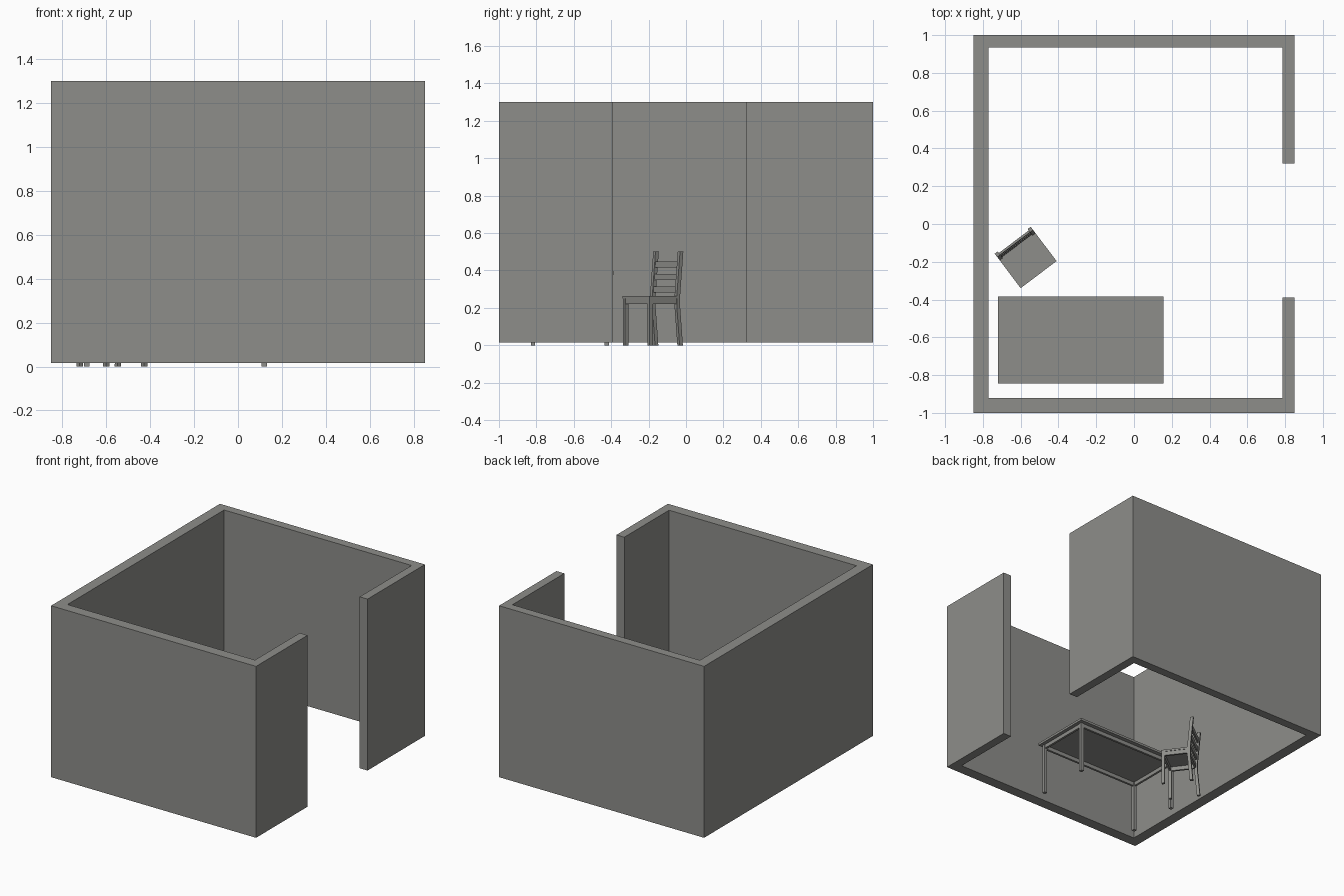
import bpy, bmesh, math
from mathutils import Matrix

if "Cube" in bpy.data.objects:
    bpy.data.objects.remove(bpy.data.objects["Cube"])

grey = bpy.data.materials.new("warm grey")
grey.diffuse_color = (0.27, 0.27, 0.255, 1)
grey.use_nodes = True
grey.node_tree.nodes["Principled BSDF"].inputs["Base Color"].default_value = grey.diffuse_color

# chair frame: origin on the floor at the middle of the seat front, +y towards the back
CHAIR = Matrix.Translation((-0.505, -0.268, 0)) @ Matrix.Rotation(math.radians(37), 4, 'Z')


def finish(name, bm, matrix=None):
    bmesh.ops.recalc_face_normals(bm, faces=bm.faces)
    me = bpy.data.meshes.new(name)
    bm.to_mesh(me)
    bm.free()
    me.materials.append(grey)
    ob = bpy.data.objects.new(name, me)
    bpy.context.collection.objects.link(ob)
    if matrix:
        ob.matrix_world = matrix
    return ob


def box(name, x0, x1, y0, y1, z0, z1, matrix=None):
    bm = bmesh.new()
    bmesh.ops.create_cube(bm, size=1)
    bmesh.ops.scale(bm, vec=(x1 - x0, y1 - y0, z1 - z0), verts=bm.verts)
    bmesh.ops.translate(bm, vec=((x0 + x1) / 2, (y0 + y1) / 2, (z0 + z1) / 2), verts=bm.verts)
    return finish(name, bm, matrix)


def extrude(name, pts, vec, matrix=None):
    bm = bmesh.new()
    face = bm.faces.new([bm.verts.new(p) for p in pts])
    new = bmesh.ops.extrude_face_region(bm, geom=[face], use_keep_orig=True)["geom"]
    bmesh.ops.translate(bm, vec=vec, verts=[v for v in new if isinstance(v, bmesh.types.BMVert)])
    return finish(name, bm, matrix)


# room walls: one C-shaped plan, open in the right side, no floor or ceiling
plan = [(0.85, -0.39), (0.85, -1), (-0.85, -1), (-0.85, 1), (0.85, 1), (0.85, 0.32),
        (0.785, 0.32), (0.785, 0.935), (-0.77, 0.935), (-0.77, -0.92), (0.785, -0.92), (0.785, -0.39)]
extrude("room_walls", [(x, y, 0.015) for x, y in plan], (0, 0, 1.285))

# table
box("table_top", -0.72, 0.155, -0.845, -0.385, 0.378, 0.395)
for x in (-0.688, 0.12):
    for y in (-0.818, -0.423):
        box("table_leg", x - 0.012, x + 0.012, y - 0.012, y + 0.012, 0, 0.378)
for y in (-0.818, -0.423):
    box("table_long_rail", -0.676, 0.108, y - 0.008, y + 0.008, 0.35, 0.378)
for x in (-0.688, 0.12):
    box("table_short_rail", x - 0.008, x + 0.008, -0.806, -0.435, 0.35, 0.378)

# chair seat and rails
box("chair_seat", -0.119, 0.119, 0, 0.192, 0.25, 0.264, CHAIR)
box("chair_front_rail", -0.1, 0.1, 0.004, 0.018, 0.22, 0.25, CHAIR)
box("chair_back_rail", -0.1, 0.1, 0.185, 0.199, 0.22, 0.25, CHAIR)

# bent back posts, front legs and side rails, one per side
spine = [(0.214, 0), (0.196, 0.2), (0.196, 0.27), (0.217, 0.502)]
for s in (-1, 1):
    x = s * 0.109
    box("chair_front_leg", x - 0.01, x + 0.01, 0.002, 0.024, 0, 0.25, CHAIR)
    box("chair_side_rail", x - 0.007, x + 0.007, 0.024, 0.188, 0.22, 0.25, CHAIR)
    side = [(x - 0.01, y - 0.011, z) for y, z in spine] + \
           [(x - 0.01, y + 0.011, z) for y, z in reversed(spine)]
    extrude("chair_back_post", side, (0.02, 0, 0), CHAIR)

# back slats follow the lean of the posts
for z in (0.283, 0.348, 0.417):
    lean = lambda h: 0.196 + (h - 0.27) * 0.021 / 0.232
    top = z + 0.032
    a, b = lean(z), lean(top)
    extrude("chair_back_slat",
            [(-0.1, a - 0.006, z), (-0.1, a + 0.006, z), (-0.1, b + 0.006, top), (-0.1, b - 0.006, top)],
            (0.2, 0, 0), CHAIR)
